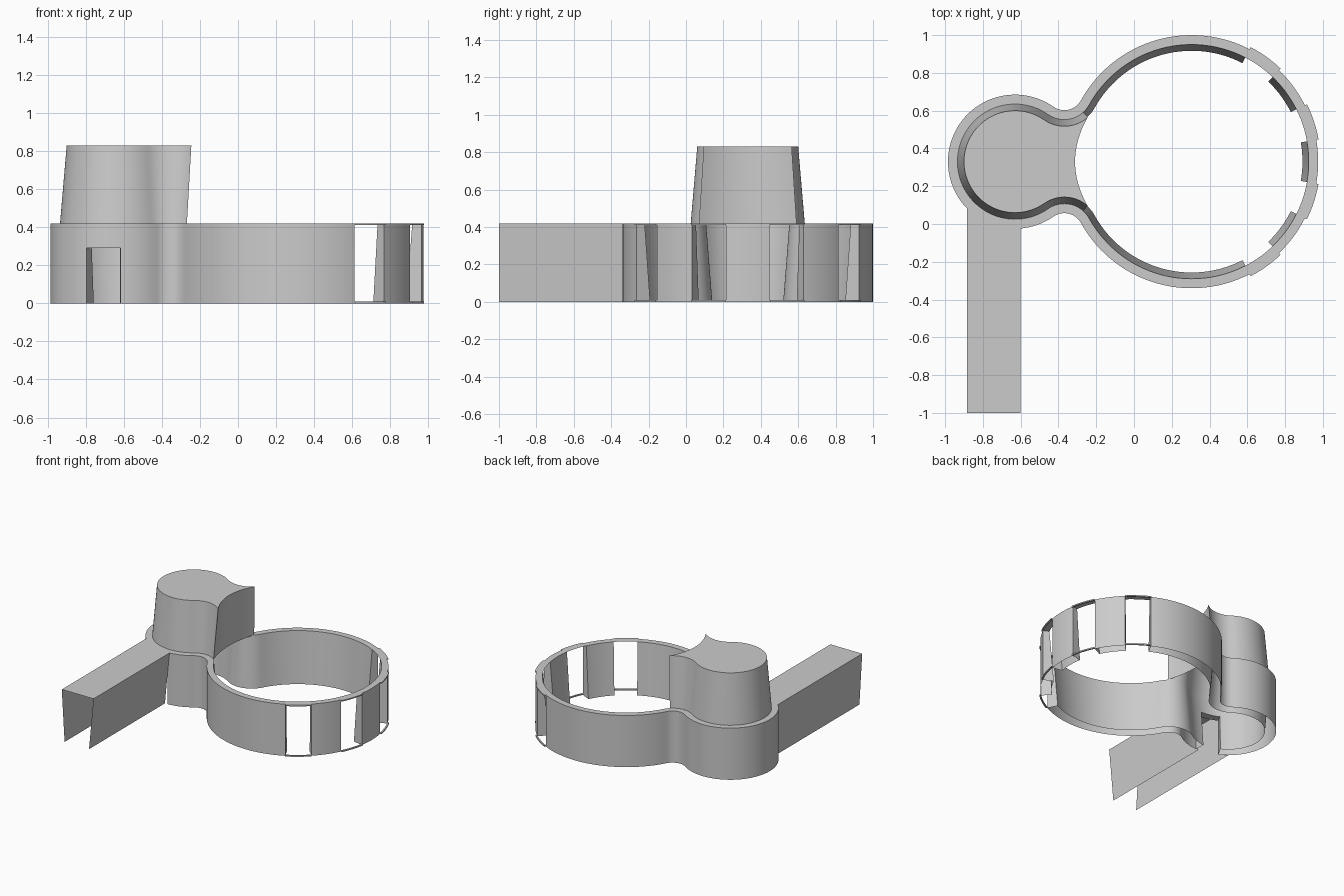
import bpy, bmesh
from math import sin, cos, radians, atan2, degrees, sqrt

if "Cube" in bpy.data.objects:
    bpy.data.objects.remove(bpy.data.objects["Cube"])

H, TOP, YC = 0.42, 0.83, 0.33
XB, RB, XS, RS, F = 0.305, 0.67, -0.63, 0.355, 0.10   # big ring, small ring, neck fillet

# Fillet circle tangent to both rings
d = XB - XS
fa = (d*d + (RS+F)**2 - (RB+F)**2) / (2*d)
fh = sqrt((RS+F)**2 - fa*fa)
XF = XS + fa
A_BIG = degrees(atan2(fh, XF - XB))
A_SM = degrees(atan2(fh, fa))
WINDOWS = [(10, 26.5), (46.3, 62.7), (-26.5, -10), (-62.7, -46.3)]
GATE = (242, 272)


def steps(breaks, size=3.0):
    out = [breaks[0]]
    for a, b in zip(breaks, breaks[1:]):
        n = max(1, round((b - a) / size))
        out += [a + (b - a) * i / n for i in range(1, n + 1)]
    return out


# Keyhole outline: (kind, centre x, centre y, radius, inset sign, angle)
edges = sorted(a for w in WINDOWS for a in w)
big = [('b', XB, YC, RB, -1, a) for a in steps([-A_BIG] + edges + [A_BIG])]
small = [('s', XS, YC, RS, -1, a) for a in steps([A_SM, *GATE, 360 - A_SM], 4)]
f0, f1 = 180 + A_SM, 180 + A_BIG
fil = steps([f1, f0] if f1 < f0 else [f0, f1], 6)
fil_up = [('f', XF, YC + fh, F, 1, a) for a in reversed(fil)]
fil_dn = [('f', XF, YC - fh, F, 1, -a) for a in fil]
outline = big + fil_up[1:-1] + small + fil_dn[1:-1]


def pt(s, inset, z):
    r = s[3] + s[4] * inset
    return (s[1] + r * cos(radians(s[5])), s[2] + r * sin(radians(s[5])), z)


def quad(bm, *cos_):
    bm.faces.new([bm.verts.new(c) for c in cos_])


def finish(name, bm):
    bmesh.ops.remove_doubles(bm, verts=bm.verts, dist=0.0005)
    bmesh.ops.recalc_face_normals(bm, faces=bm.faces)
    me = bpy.data.meshes.new(name)
    bm.to_mesh(me)
    bm.free()
    ob = bpy.data.objects.new(name, me)
    bpy.context.collection.objects.link(ob)
    bpy.ops.object.select_all(action='DESELECT')
    ob.select_set(True)
    bpy.context.view_layer.objects.active = ob
    bpy.ops.object.shade_smooth_by_angle(angle=radians(25))
    return ob


# Keyhole wall: outer skin, top rim and drafted inner skin, with windows and a gate
GZ, INB = 0.29, 0.083


def inner(s, z):
    return pt(s, INB + (0.05 - INB) * z / H, z)


bm = bmesh.new()
levels = [0, 0.01, GZ, 0.41, H]
for s, t in zip(outline, outline[1:] + outline[:1]):
    mid = (s[5] + t[5]) / 2
    window = s[0] == t[0] == 'b' and any(a < mid < b for a, b in WINDOWS)
    gate = s[0] == t[0] == 's' and GATE[0] < mid < GATE[1]
    for z0, z1 in zip(levels, levels[1:]):
        if not (window and 0.01 <= z0 < 0.41) and not (gate and z0 < GZ):
            quad(bm, pt(s, 0, z0), pt(t, 0, z0), pt(t, 0, z1), pt(s, 0, z1))
        if not window and not (gate and z0 < GZ):
            quad(bm, inner(s, z0), inner(t, z0), inner(t, z1), inner(s, z1))
    quad(bm, pt(s, 0, H), pt(t, 0, H), pt(t, 0.05, H), pt(s, 0.05, H))
    if gate:
        quad(bm, pt(s, 0, GZ), pt(t, 0, GZ), inner(t, GZ), inner(s, GZ))
# Cheeks beside the windows and the gate
for s in outline:
    if s[0] == 'b' and any(abs(s[5] - e) < 0.01 for e in edges):
        quad(bm, pt(s, 0, 0), inner(s, 0), inner(s, H), pt(s, 0, H))
    if s[0] == 's' and any(abs(s[5] - e) < 0.01 for e in GATE):
        quad(bm, pt(s, 0, 0), inner(s, 0), inner(s, GZ), pt(s, 0, GZ))
finish("keyhole_wall", bm)

# Thin sills and lintels around the windows
bm = bmesh.new()
for a0, a1 in WINDOWS:
    arc = [('b', XB, YC, RB, -1, a) for a in steps([a0, a1])]
    for z0, z1 in ((0, 0.01), (0.41, H)):
        for s, t in zip(arc, arc[1:]):
            quad(bm, pt(s, -0.012, z0), pt(t, -0.012, z0), pt(t, -0.012, z1), pt(s, -0.012, z1))
            for z in (z0, z1):
                quad(bm, pt(s, 0, z), pt(t, 0, z), pt(t, -0.012, z), pt(s, -0.012, z))
finish("window_trim", bm)

# Tower: drafted shell over the small ring, with a concave face towards the big ring
STOP = 312
up = [('f', XF, YC + fh, F, 1, a) for a in steps([f0, STOP], 6)][::-1]
dn = [('f', XF, YC - fh, F, 1, -a) for a in steps([f0, STOP], 6)]
path = up + small[1:-1] + dn


def section(inset, z):
    pts = [pt(s, inset, z) for s in path]
    x1, y1 = pts[-1][:2]
    for i in range(1, 16):
        u = -1 + i / 8
        pts.append((-0.312 + (x1 + 0.312) * u * u, YC + (YC - y1) * u, z))
    return pts


bm = bmesh.new()
lo, hi = section(0.05, H), section(0.085, TOP)
n = len(lo)
for i in range(n):
    j = (i + 1) % n
    quad(bm, lo[i], lo[j], hi[j], hi[i])
bm.faces.new([bm.verts.new(c) for c in hi])
finish("tower", bm)

# Inlet channel: open below and at the front, walls leaning inwards
bm = bmesh.new()


def on_ring(x):
    return YC - sqrt(RS**2 - (x - XS)**2)


xs = [-0.885, -0.83, -0.77, -0.70, -0.65, -0.60]
for a, b in zip(xs, xs[1:]):
    quad(bm, (a, -1, H), (b, -1, H), (b, on_ring(b), H), (a, on_ring(a), H))
for xt, xb in ((-0.885, -0.86), (-0.60, -0.64)):
    quad(bm, (xt, -1, H), (xb, -1, 0), (xb, on_ring(xb), 0), (xt, on_ring(xt), H))
finish("inlet_channel", bm)
